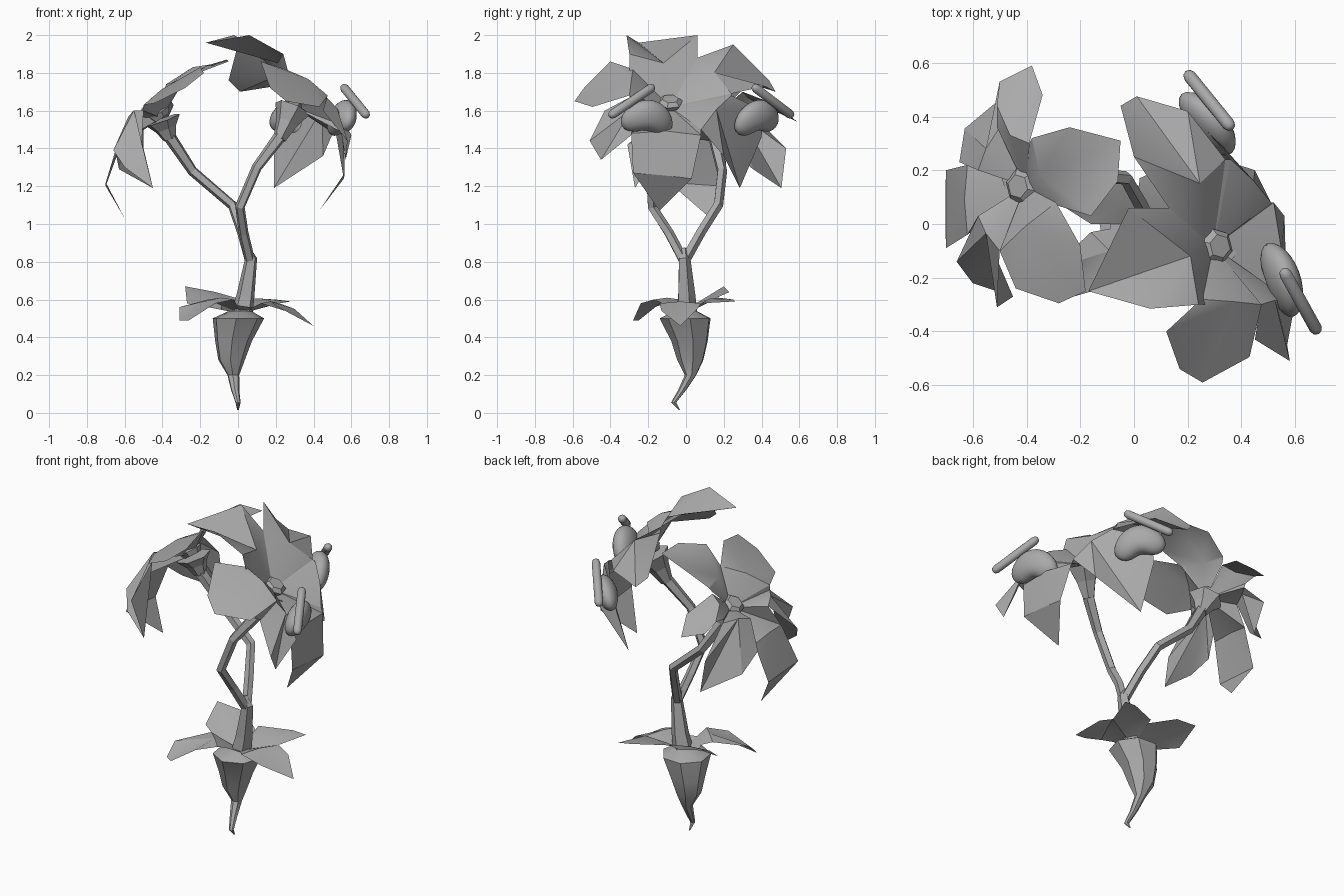
import bpy, bmesh, math
from mathutils import Vector as V, Matrix

grey = bpy.data.materials.new("plain_grey")
grey.diffuse_color = (0.4, 0.4, 0.4, 1)


def finish(name, bm, smooth_angle=None, facing=None):
    bmesh.ops.remove_doubles(bm, verts=bm.verts, dist=1e-5)
    bmesh.ops.recalc_face_normals(bm, faces=bm.faces)
    if facing is not None:
        # open sheets face outward from the flower
        total = sum((f.normal * f.calc_area() for f in bm.faces), V())
        if total.dot(facing) < 0:
            bmesh.ops.reverse_faces(bm, faces=bm.faces)
    me = bpy.data.meshes.new(name)
    bm.to_mesh(me)
    bm.free()
    me.materials.append(grey)
    if smooth_angle:
        for p in me.polygons:
            p.use_smooth = True
        me.set_sharp_from_angle(angle=math.radians(smooth_angle))
    ob = bpy.data.objects.new(name, me)
    bpy.context.collection.objects.link(ob)
    return ob


def tube(name, path, radii, sides=5, level=False, smooth=None):
    """Capped tube with a varying radius along a path."""
    bm = bmesh.new()
    path = [V(p) for p in path]
    rings = []
    for i, p in enumerate(path):
        t = (path[min(i + 1, len(path) - 1)] - path[max(i - 1, 0)]).normalized()
        if level:
            t = V((0, 0, 1))
        side = t.cross(V((0.3, 1, 0))).normalized()
        up = side.cross(t)
        ring = []
        for k in range(sides):
            a = math.tau * k / sides
            ring.append(bm.verts.new(p + radii[i] * (side * math.cos(a) + up * math.sin(a))))
        rings.append(ring)
    for a, b in zip(rings, rings[1:]):
        for k in range(sides):
            m = (k + 1) % sides
            bm.faces.new((a[k], a[m], b[m], b[k]))
    bm.faces.new(rings[0])
    bm.faces.new(rings[-1])
    return finish(name, bm, smooth)


def petal(name, base, outline, lift):
    """Folded sheet: base triangles to the shoulders, then a fan out to the tip."""
    bm = bmesh.new()
    pts = [V(p) for p in outline]
    b = bm.verts.new(base)
    m = bm.verts.new((pts[0] + pts[-1]) / 2 + lift)
    vs = [bm.verts.new(p) for p in pts]
    bm.faces.new((b, vs[0], m))
    bm.faces.new((b, m, vs[-1]))
    for p, q in zip(vs, vs[1:]):
        bm.faces.new((m, p, q))
    return finish(name, bm, 30, lift)


def web(name, base, outlines, reach, facing):
    """Joins neighbouring petals near the middle."""
    bm = bmesh.new()
    for a, b in zip(outlines, outlines[1:] + outlines[:1]):
        p, q = base.lerp(V(a[-1]), reach), base.lerp(V(b[0]), reach)
        if (p - q).length > 0.01:
            bm.faces.new([bm.verts.new(v) for v in (base, p, q)])
    return finish(name, bm, None, facing)


# Root bulb with a crooked tip
tube("root_bulb",
     [(0, -0.035, 0.015), (0, -0.065, 0.055), (-0.015, -0.02, 0.12), (-0.025, 0.025, 0.2),
      (-0.035, 0.025, 0.28), (-0.025, 0.022, 0.38), (0.0, 0.0, 0.5), (0.01, 0.0, 0.54)],
     [0.004, 0.014, 0.022, 0.032, 0.072, 0.1, 0.14, 0.06], 7, level=True, smooth=35)

# Trunk and the two branches
tube("trunk", [(0.02, 0, 0.52), (0.04, 0, 0.62), (0.07, -0.01, 0.82), (0.05, -0.01, 0.87)],
     [0.06, 0.05, 0.033, 0.015])
tube("left_branch", [(0.065, -0.01, 0.8), (0.02, 0.08, 0.96), (-0.03, 0.17, 1.1),
                     (-0.24, 0.19, 1.28), (-0.36, 0.15, 1.46)],
     [0.028, 0.027, 0.027, 0.028, 0.035])
tube("right_branch", [(0.065, -0.01, 0.8), (0.03, -0.09, 0.95), (0.01, -0.18, 1.09),
                      (0.1, -0.19, 1.3), (0.22, -0.13, 1.46)],
     [0.028, 0.027, 0.027, 0.028, 0.035])

# Base leaves with a joined collar
leaves = [
    [(-0.02, -0.17, 0.60), (-0.12, -0.24, 0.58), (-0.26, -0.28, 0.49), (-0.31, -0.25, 0.49),
     (-0.31, -0.17, 0.56), (-0.16, -0.03, 0.60)],
    [(-0.16, 0.0, 0.56), (-0.27, 0.07, 0.58), (-0.28, 0.20, 0.67), (-0.12, 0.23, 0.64), (0.02, 0.14, 0.60)],
    [(0.02, 0.17, 0.61), (0.20, 0.25, 0.60), (0.28, 0.26, 0.59), (0.22, 0.08, 0.58)],
    [(0.22, 0.08, 0.58), (0.30, 0.06, 0.55), (0.40, -0.03, 0.46), (0.25, -0.13, 0.54), (0.12, -0.14, 0.58)],
]
root = V((0.015, 0, 0.525))
for i, pts in enumerate(leaves):
    petal(f"base_leaf_{i + 1}", root, pts, V((0, 0, 0.01)))
web("leaf_collar", root, leaves, 0.6, V((0, 0, 1)))

# Flower heads, petals listed in order around each centre
right = [
    [(0.27, -0.30, 1.79), (0.24, -0.30, 1.90), (0.06, -0.315, 2.0), (-0.17, -0.25, 1.96),
     (-0.02, 0.06, 2.0), (0.13, 0.06, 1.88)],
    [(0.13, 0.06, 1.88), (0.0, 0.25, 1.95), (-0.05, 0.44, 1.76), (0.01, 0.475, 1.70),
     (0.2, 0.42, 1.73), (0.34, 0.24, 1.69)],
    [(0.36, 0.24, 1.68), (0.22, 0.41, 1.60), (0.19, 0.40, 1.46), (0.19, 0.285, 1.19),
     (0.45, 0.20, 1.36), (0.51, 0.08, 1.50)],
    [(0.52, 0.08, 1.47), (0.56, 0.03, 1.24), (0.565, -0.28, 1.27), (0.56, -0.29, 1.48)],
    [(0.56, -0.27, 1.52), (0.60, -0.29, 1.47), (0.57, -0.45, 1.34), (0.58, -0.51, 1.44),
     (0.45, -0.43, 1.60), (0.47, -0.30, 1.67)],
    [(0.475, -0.30, 1.68), (0.43, -0.495, 1.62), (0.255, -0.59, 1.65), (0.17, -0.54, 1.72),
     (0.12, -0.40, 1.86), (0.25, -0.28, 1.82)],
]
left = [
    [(-0.39, 0.30, 1.71), (-0.38, 0.32, 1.74), (-0.24, 0.36, 1.83), (-0.05, 0.31, 1.86),
     (-0.06, 0.16, 1.87), (-0.16, 0.03, 1.84), (-0.29, 0.07, 1.75)],
    [(-0.29, 0.08, 1.76), (-0.20, -0.08, 1.83), (-0.18, -0.25, 1.80), (-0.28, -0.295, 1.72),
     (-0.44, -0.24, 1.64), (-0.50, -0.10, 1.63)],
    [(-0.50, -0.10, 1.60), (-0.51, -0.31, 1.42), (-0.45, -0.27, 1.19), (-0.60, -0.22, 1.30),
     (-0.66, -0.14, 1.39), (-0.58, 0.03, 1.57)],
    [(-0.62, -0.04, 1.44), (-0.70, -0.09, 1.22), (-0.70, 0.20, 1.20), (-0.62, 0.22, 1.42)],
    [(-0.58, 0.20, 1.56), (-0.65, 0.23, 1.39), (-0.63, 0.355, 1.29), (-0.45, 0.505, 1.19),
     (-0.50, 0.53, 1.40), (-0.50, 0.36, 1.57)],
    [(-0.51, 0.36, 1.60), (-0.51, 0.44, 1.61), (-0.50, 0.53, 1.57), (-0.38, 0.59, 1.54),
     (-0.34, 0.48, 1.63), (-0.39, 0.30, 1.70)],
]
heads = [("right", V((0.295, -0.085, 1.62)), V((0.5, 0.05, 0.85)), V((0.22, -0.13, 1.45)), right, V((0.43, -0.14, 1.07))),
         ("left", V((-0.405, 0.14, 1.56)), V((-0.55, 0.0, 0.83)), V((-0.36, 0.15, 1.45)), left, V((-0.60, 0.13, 1.03)))]
for side, c, n, stem, petals, tip in heads:
    n.normalize()
    tube(f"{side}_calyx", [stem, stem.lerp(c, 0.5), c - n * 0.01], [0.035, 0.06, 0.1], 6)
    tube(f"{side}_flower_center", [c, c + n * 0.03, c + n * 0.05], [0.05, 0.068, 0.045], 6)
    for i, pts in enumerate(petals):
        petal(f"{side}_petal_{i + 1}", c, pts, n * 0.02)
    web(f"{side}_petal_web", c, petals, 1.0, n)
    # curled-under end of the lowest petal
    petal(f"{side}_petal_tip", tip, petals[3][1:3], n * 0.004)


# Bean-shaped eyes: a flattened sphere with a notch in the underside
def eye(name, center, azimuth, tilt, roll):
    bm = bmesh.new()
    bmesh.ops.create_uvsphere(bm, u_segments=24, v_segments=14, radius=1)
    for v in bm.verts:
        x, y, z = v.co
        notch = 0.035 * max(0, -z) * math.exp(-(y / 0.45) ** 2)
        v.co = (0.062 * x, 0.145 * y, 0.1 * z - 0.025 * y * y + notch + 0.01)
    rot = Matrix.Rotation(azimuth, 3, 'Z') @ Matrix.Rotation(tilt, 3, 'Y') @ Matrix.Rotation(roll, 3, 'X')
    bmesh.ops.transform(bm, matrix=Matrix.Translation(center) @ rot.to_4x4(), verts=bm.verts)
    finish(name, bm, 80)


eye("front_eye", V((0.55, -0.205, 1.55)), math.radians(18), math.radians(18), math.radians(-8))
eye("back_eye", V((0.275, 0.375, 1.55)), math.radians(42), math.radians(18), math.radians(8))


# Slanted rounded brows
def brow(name, a, b, r=0.024):
    a, b = V(a), V(b)
    d = (b - a).normalized()
    caps = [(0.0, 0.35), (0.3, 0.75), (1.0, 1.0)]
    path = [a + d * r * s for s, _ in caps] + [b - d * r * s for s, _ in reversed(caps)]
    radii = [r * k for _, k in caps] + [r * k for _, k in reversed(caps)]
    tube(name, path, radii, 14, smooth=60)


brow("front_brow", (0.555, -0.17, 1.73), (0.685, -0.405, 1.57))
brow("back_brow", (0.365, 0.355, 1.73), (0.195, 0.565, 1.57))
